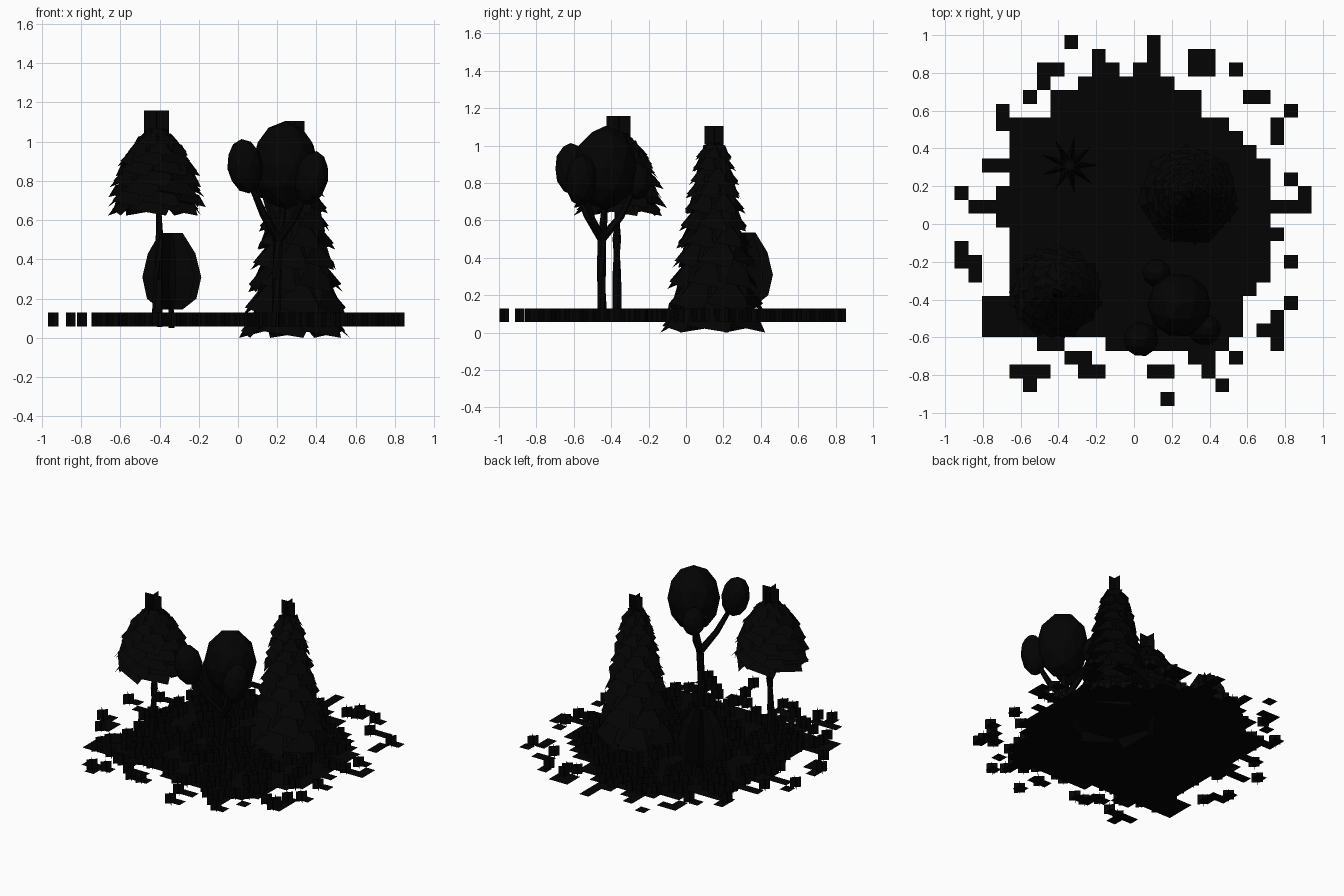
import bpy, bmesh, math, random
from mathutils import Vector

if "Cube" in bpy.data.objects:
    bpy.data.objects.remove(bpy.data.objects["Cube"])

random.seed(4)
dark = bpy.data.materials.new("dark")
dark.diffuse_color = (0.001, 0.001, 0.001, 1)
dark.use_nodes = True
dark.node_tree.nodes["Principled BSDF"].inputs["Base Color"].default_value = dark.diffuse_color


def finish(name, bm):
    me = bpy.data.meshes.new(name)
    bm.to_mesh(me)
    bm.free()
    me.materials.append(dark)
    ob = bpy.data.objects.new(name, me)
    bpy.context.collection.objects.link(ob)
    return ob


def quad(bm, c, u, v):
    """Flat card centred at c with half-axes u and v."""
    bm.faces.new([bm.verts.new(c + a * u + b * v)
                  for a, b in ((-1, -1), (1, -1), (1, 1), (-1, 1))])


def cross(bm, c, half, angle):
    """Two upright crossing cards."""
    for k in (0, 1):
        a = angle + k * math.pi / 2
        quad(bm, c, Vector((math.cos(a), math.sin(a), 0)) * half, Vector((0, 0, half)))


def tube(bm, points, radii, sides=6):
    """Tapered limb through points."""
    rings = []
    for i, p in enumerate(points):
        d = Vector(points[min(i + 1, len(points) - 1)]) - Vector(points[max(i - 1, 0)])
        q = d.to_track_quat('Z', 'Y')
        rings.append([bm.verts.new(Vector(p) + q @ Vector((
            radii[i] * math.cos(2 * math.pi * k / sides),
            radii[i] * math.sin(2 * math.pi * k / sides), 0))) for k in range(sides)])
    for lo, hi in zip(rings, rings[1:]):
        for k in range(sides):
            bm.faces.new((lo[k], lo[(k + 1) % sides], hi[(k + 1) % sides], hi[k]))
    bm.faces.new(rings[0][::-1])
    bm.faces.new(rings[-1])


def lerp(profile, z):
    for (z0, r0), (z1, r1) in zip(profile, profile[1:]):
        if z <= z1:
            return r0 + (r1 - r0) * (z - z0) / (z1 - z0)
    return profile[-1][1]


def shingles(name, cx, cy, profile, tiers, lean, roll, tip_z):
    """Tiers of leaning cards around an axis, with a crossed tip."""
    bm = bmesh.new()
    for i in range(len(tiers) - 1):
        z, h = (tiers[i] + tiers[i + 1]) / 2, (tiers[i + 1] - tiers[i]) * 0.85
        r = lerp(profile, z)
        for k in range(7):
            a = math.pi * 2 * (k + 0.4 * i) / 7 + random.uniform(-.1, .1)
            rad = Vector((math.cos(a), math.sin(a), 0))
            tan = Vector((-math.sin(a), math.cos(a), 0))
            down = rad * math.sin(lean) - Vector((0, 0, math.cos(lean)))
            w = r * 0.47
            u = tan * math.cos(roll) + down * math.sin(roll)
            v = down * math.cos(roll) - tan * math.sin(roll)
            quad(bm, Vector((cx, cy, z)) + rad * (r - h * math.sin(lean) * 0.8), u * w, v * h)
    for vert in bm.verts:
        vert.co.z = max(vert.co.z, 0)
    cross(bm, Vector((cx, cy, tip_z)), 0.064 if tip_z > 1.06 else 0.05, 0.05)
    finish(name, bm)


# Ground: square tiles, main patch as blocks (first/last column, first/last row)
P, X0, Y0, GZ = 0.0727, -0.95, 1.0, 0.057
blocks = [(9, 15, 3, 3), (7, 17, 4, 5), (4, 19, 6, 6), (4, 20, 7, 7), (4, 21, 8, 8),
          (4, 22, 9, 10), (3, 22, 11, 13), (4, 22, 14, 17), (4, 21, 18, 18),
          (2, 20, 19, 21), (6, 7, 22, 22), (11, 19, 22, 22)]
loose = [(14, 0), (14, 1), (13, 2), (14, 2), (8, 0), (10, 1), (10, 2), (11, 2), (6, 2), (7, 2),
         (6, 3), (5, 4), (3, 5), (3, 6), (17, 1), (18, 1), (17, 2), (18, 2), (20, 2), (21, 4),
         (22, 4), (24, 5), (23, 6), (23, 7), (2, 9), (3, 9), (24, 10), (25, 11), (25, 12),
         (24, 12), (23, 12), (23, 14), (24, 16), (0, 11), (1, 12), (2, 12), (0, 15), (0, 16),
         (1, 16), (1, 17), (24, 19), (23, 20), (23, 22), (22, 21), (23, 21), (20, 23), (19, 25),
         (15, 26), (14, 24), (15, 24), (9, 24), (10, 24), (8, 23), (4, 24), (5, 24), (6, 24),
         (5, 25), (9, 23), (17, 23), (18, 23), (18, 24)]
tiles = set(loose)
for c0, c1, r0, r1 in blocks:
    tiles |= {(c, r) for c in range(c0, c1 + 1) for r in range(r0, r1 + 1)}
ground, grass = bmesh.new(), bmesh.new()
for c, r in sorted(tiles):
    x, y = X0 + (c + .5) * P, Y0 - (r + .5) * P
    quad(ground, Vector((x, y, GZ)), Vector((P / 2, 0, 0)), Vector((0, P / 2, 0)))
    # Grass tufts: crossed cards near the tile corner
    if random.random() < 0.65 and c < 25 or r == 26:
        jx, jy = random.uniform(-.018, .018), random.uniform(-.018, .018)
        if r in (0, 26):
            jy = 0
        cross(grass, Vector((x - .013 + jx, y - .045 + jy, GZ + .036)), 0.036, math.pi / 4)
bmesh.ops.remove_doubles(ground, verts=ground.verts[:], dist=0.001)
finish("ground_tiles", ground)
finish("grass_tufts", grass)

# Tall conifer
shingles("conifer_foliage", 0.29, 0.15,
         [(0, .26), (.2, .235), (.45, .19), (.7, .145), (.9, .105), (1.05, .06)],
         [.03, .15, .27, .38, .48, .57, .66, .74, .81, .88, .94, 1.0],
         math.radians(38), math.radians(15), 1.055)
bm = bmesh.new()
tube(bm, [(.29, .15, GZ), (.29, .15, .5), (.29, .15, 1.0)], [.035, .025, .01])
finish("conifer_trunk", bm)

# Bare-stemmed conifer
shingles("umbrella_foliage", -0.415, -0.36,
         [(.6, .2), (.72, .222), (.85, .2), (.95, .155), (1.02, .1), (1.06, .05)],
         [.645, .69, .74, .79, .845, .895, .945, .99, 1.03, 1.06],
         math.radians(42), math.radians(13), 1.095)
bm = bmesh.new()
tube(bm, [(-.413, -.367, GZ), (-.408, -.37, .3), (-.4, -.37, .5), (-.405, -.365, .7),
          (-.415, -.36, 1.0)], [.028, .024, .023, .02, .01])
finish("umbrella_trunk", bm)

# Broadleaf tree: trunk, branches and faceted crowns
bm = bmesh.new()
fork = (.205, -.45, .5)
tube(bm, [(.195, -.447, GZ), (.197, -.453, .3), fork, (.22, -.44, .6), (.24, -.425, .78)],
     [.028, .025, .026, .022, .012])
for mid, end in [((.13, -.53, .63), (.05, -.6, .82)), ((.28, -.5, .6), (.37, -.555, .78)),
                 ((.17, -.35, .62), (.12, -.27, .78))]:
    tube(bm, [fork, mid, end], [.024, .02, .014])
finish("broadleaf_trunk", bm)
for n, (c, s, tilt) in enumerate([((.24, -.43, .88), (.17, .17, .225), 0),
                                  ((.037, -.61, .875), (.092, .092, .14), -.15),
                                  ((.375, -.56, .815), (.085, .083, .14), .2),
                                  ((.12, -.26, .81), (.075, .075, .10), -.1)]):
    bm = bmesh.new()
    bmesh.ops.create_icosphere(bm, subdivisions=2, radius=1.0)
    ob = finish("broadleaf_crown_%d" % n, bm)
    ob.location, ob.scale, ob.rotation_euler = c, s, (0, tilt, .3)

# Bush: star-shaped column of upright leaves
bm = bmesh.new()
N, prof = 9, [(.145, .06), (.2, .13), (.31, .155), (.43, .125), (.535, .06)]
rings = []
for z, r in prof:
    rings.append([bm.verts.new((-.342 + math.cos(math.pi * k / N) * q,
                                .312 + math.sin(math.pi * k / N) * q, z))
                  for k in range(2 * N) for q in [r if k % 2 == 0 else r * .35]])
for lo, hi in zip(rings, rings[1:]):
    for k in range(2 * N):
        j = (k + 1) % (2 * N)
        bm.faces.new((lo[k], lo[j], hi[j], hi[k]))
bm.faces.new(rings[0][::-1])
bm.faces.new(rings[-1])
finish("bush_leaves", bm)
bm = bmesh.new()
tube(bm, [(-.34, .31, .05), (-.342, .312, .2)], [.016, .013])
finish("bush_stem", bm)
